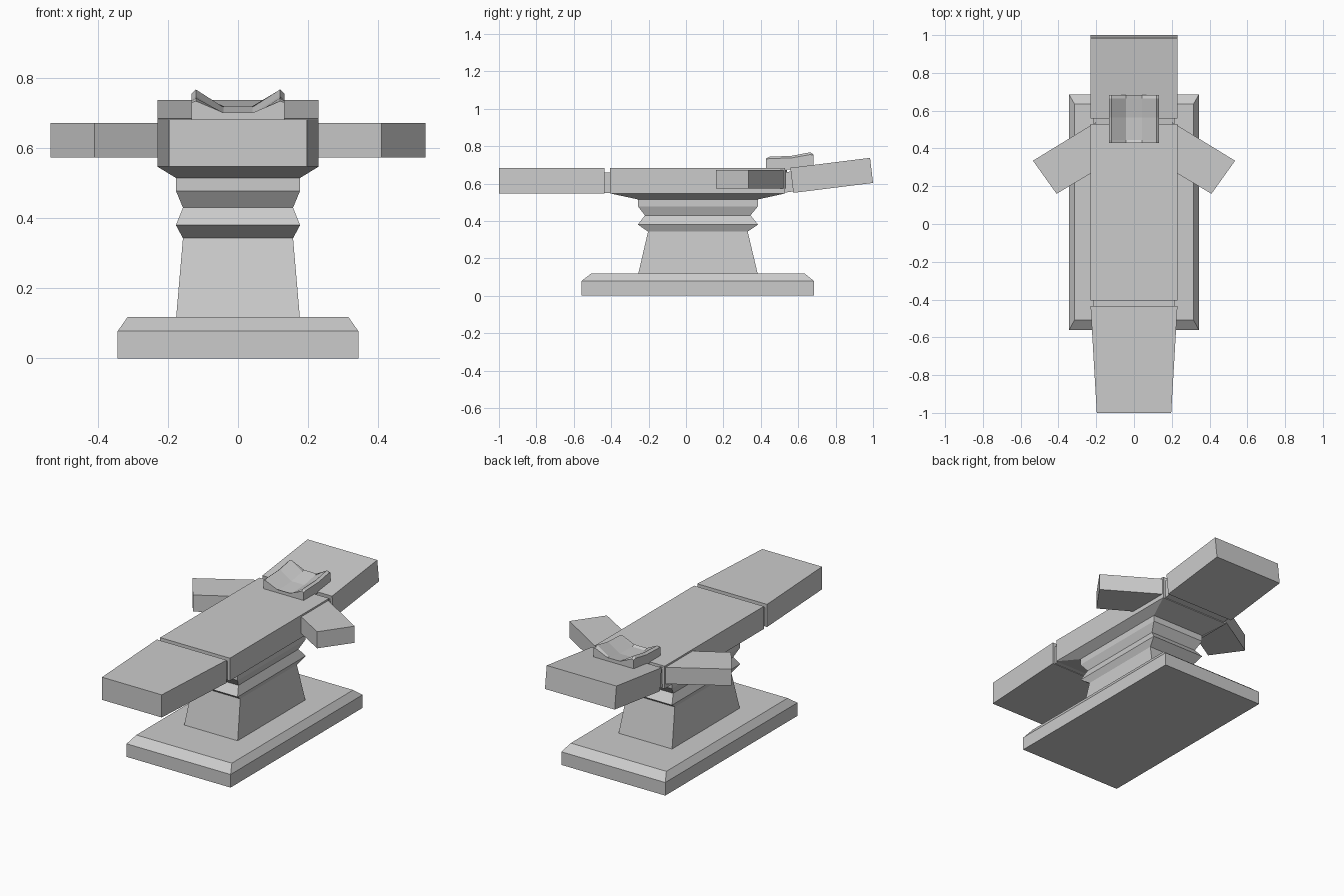
import bpy, bmesh

if "Cube" in bpy.data.objects:
    bpy.data.objects.remove(bpy.data.objects["Cube"])


def loft(name, rings, mirror=False):
    """Skin a stack of equal-sized point rings and cap both ends."""
    bm = bmesh.new()
    loops = [[bm.verts.new(p) for p in ring] for ring in rings]
    n = len(loops[0])
    for a, b in zip(loops, loops[1:]):
        for i in range(n):
            j = (i + 1) % n
            bm.faces.new((a[i], a[j], b[j], b[i]))
    bm.faces.new(loops[0])
    bm.faces.new(loops[-1])
    bmesh.ops.recalc_face_normals(bm, faces=bm.faces)
    me = bpy.data.meshes.new(name)
    bm.to_mesh(me)
    bm.free()
    ob = bpy.data.objects.new(name, me)
    bpy.context.collection.objects.link(ob)
    if mirror:
        ob.modifiers.new("mirror", 'MIRROR').use_mirror_merge = False
    return ob


def flat_ring(hx, y0, y1, z):
    return [(-hx, y0, z), (hx, y0, z), (hx, y1, z), (-hx, y1, z)]


def end_ring(hx, yb, zb, yt, zt):
    return [(-hx, yb, zb), (hx, yb, zb), (hx, yt, zt), (-hx, yt, zt)]


# Floor plate with chamfered top edge
loft("base_plate", [flat_ring(.343, -.56, .685, 0),
                    flat_ring(.343, -.56, .685, .078),
                    flat_ring(.315, -.508, .635, .118)])

# Pedestal with bellows folds
loft("pedestal", [flat_ring(*r) for r in (
    (.177, -.257, .385, .11), (.157, -.203, .33, .343),
    (.177, -.257, .385, .38), (.157, -.22, .345, .43),
    (.177, -.257, .385, .478), (.177, -.257, .385, .52))])

# Middle table section with tapered underside
loft("table_middle", [flat_ring(.177, -.257, .385, .515),
                      flat_ring(.23, -.405, .53, .547),
                      flat_ring(.23, -.405, .53, .682)])

# Leg and head sections
loft("leg_section", [end_ring(.197, -1, .547, -1, .682),
                     end_ring(.23, -.435, .547, -.435, .682)])
loft("head_section", [end_ring(.23, .574, .55, .558, .684),
                      end_ring(.23, 1.0, .603, .984, .737)])

# Recessed hinges between the sections
loft("leg_hinge", [end_ring(.215, -.445, .55, -.445, .66),
                   end_ring(.215, -.39, .55, -.39, .66)])
loft("head_hinge", [end_ring(.215, .52, .55, .52, .66),
                    end_ring(.215, .59, .56, .575, .665)])

# Angled arm rests
arm = [(.535, .335), (.41, .16), (.2, .285), (.2, .54)]
loft("arm_rests", [[(x, y, z) for x, y in arm] for z in (.573, .672)], mirror=True)


# Dished head cushion, bent up toward the back with a chamfered rim
def cushion_ring(y, side, top, bottom, inset):
    w, lip = .133, .12
    dip = top - .032
    if inset:
        upper = [(w, side), (lip, side), (.042, dip), (-.042, dip), (-lip, side), (-w, side)]
    else:
        upper = [(w, side), (lip, top), (.042, dip - .018), (-.042, dip - .018), (-lip, top), (-w, side)]
    if inset:
        upper[1] = (lip, side + .004)
        upper[4] = (-lip, side + .004)
    return [(-w, y, bottom), (w, y, bottom)] + [(x, y, z) for x, z in upper]


loft("head_cushion", [cushion_ring(.428, .730, .733, .675, True),
                      cushion_ring(.445, .733, .743, .675, False),
                      cushion_ring(.565, .737, .748, .675, False),
                      cushion_ring(.665, .755, .767, .690, False),
                      cushion_ring(.683, .750, .752, .692, True)])
